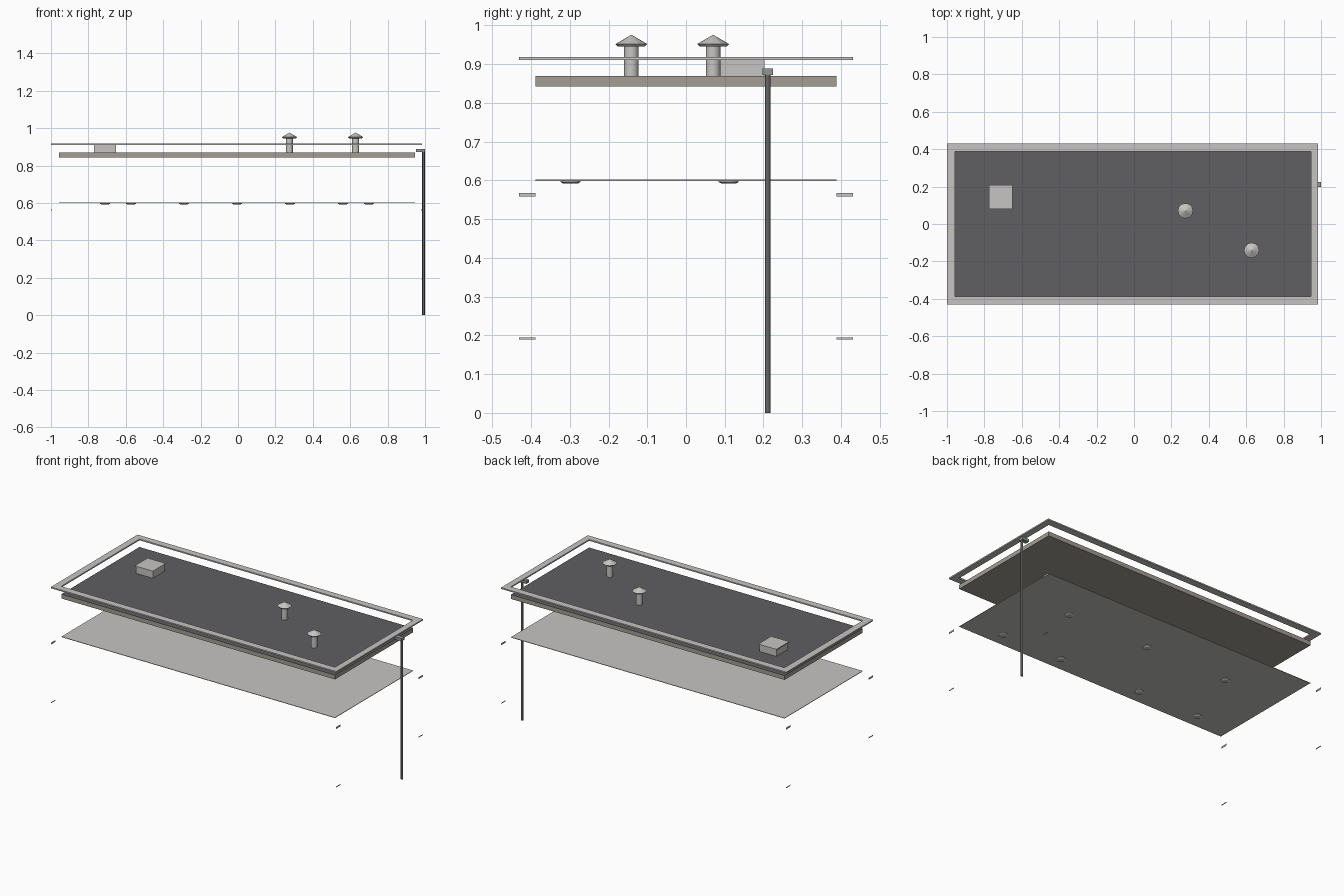
import bpy, bmesh, math

if "Cube" in bpy.data.objects:
    bpy.data.objects.remove(bpy.data.objects["Cube"])


def material(name, rgb):
    m = bpy.data.materials.new(name)
    m.diffuse_color = (*rgb, 1)
    m.use_nodes = True
    m.node_tree.nodes["Principled BSDF"].inputs["Base Color"].default_value = m.diffuse_color
    return m


LIGHT = material("light_grey", (0.57, 0.56, 0.54))
DARK = material("roof_membrane", (0.115, 0.115, 0.122))
TAUPE = material("taupe_edge", (0.37, 0.34, 0.295))
PIPE = material("pipe_grey", (0.13, 0.13, 0.13))
METAL = material("metal_grey", (0.30, 0.30, 0.29))


def finish(name, bm, *mats):
    bmesh.ops.recalc_face_normals(bm, faces=bm.faces)
    me = bpy.data.meshes.new(name)
    bm.to_mesh(me)
    bm.free()
    for m in mats:
        me.materials.append(m)
    ob = bpy.data.objects.new(name, me)
    bpy.context.collection.objects.link(ob)
    return ob


def add_box(bm, x0, x1, y0, y1, z0, z1):
    v = bmesh.ops.create_cube(bm, size=1)["verts"]
    for p in v:
        p.co = (x1 if p.co.x > 0 else x0, y1 if p.co.y > 0 else y0,
                z1 if p.co.z > 0 else z0)


def box(name, mat, *dims):
    bm = bmesh.new()
    add_box(bm, *dims)
    return finish(name, bm, mat)


def turned(name, mat, x, y, profile, sides=12, smooth=False):
    """Solid of revolution from (radius, z) points."""
    bm = bmesh.new()
    rings = []
    for r, z in profile:
        if r == 0:
            rings.append([bm.verts.new((x, y, z))] * sides)
        else:
            rings.append([bm.verts.new((x + r * math.cos(2 * math.pi * i / sides),
                                        y + r * math.sin(2 * math.pi * i / sides), z))
                          for i in range(sides)])
    for a, b in zip(rings, rings[1:]):
        for i in range(sides):
            j = (i + 1) % sides
            bm.faces.new(list(dict.fromkeys((a[i], a[j], b[j], b[i]))))
    for ring in (rings[0], rings[-1]):
        if ring[0] is not ring[1]:
            bm.faces.new(ring)
    ob = finish(name, bm, mat)
    if smooth:
        ob.data.shade_smooth()
        bpy.context.view_layer.objects.active = ob
        ob.select_set(True)
        bpy.ops.object.shade_smooth_by_angle(angle=math.radians(35))
        ob.select_set(False)
    return ob


X0, X1, Y = -1.0, 0.985, 0.431        # outer wall line
IX0, IX1, IY = -0.957, 0.946, 0.388   # inner wall line

# Roof slab with dark membrane on top
bm = bmesh.new()
add_box(bm, IX0, IX1, -IY, IY, 0.842, 0.869)
bm.normal_update()
for f in bm.faces:
    f.material_index = 1 if f.normal.z > 0.5 else 0
finish("roof_slab", bm, TAUPE, DARK)

# Coping frame around the roof
bm = bmesh.new()
loops = []
for z in (0.911, 0.919):
    for a, b, c in ((X0, X1, Y), (IX0, IX1, IY)):
        loops.append([bm.verts.new((x, y, z))
                      for x, y in ((a, -c), (b, -c), (b, c), (a, c))])
lo_out, lo_in, hi_out, hi_in = loops
for a, b in ((lo_out, lo_in), (hi_out, hi_in), (lo_out, hi_out), (lo_in, hi_in)):
    for i in range(4):
        j = (i + 1) % 4
        bm.faces.new((a[i], a[j], b[j], b[i]))
finish("coping", bm, LIGHT)

# Ceiling panel and its round lights
box("ceiling", LIGHT, IX0, IX1, -IY, IY, 0.599, 0.602)
for y, xs in ((0.11, (-0.572, -0.005, 0.561)),
              (-0.298, (-0.711, -0.289, 0.278, 0.70))):
    for x in xs:
        turned("ceiling_light", LIGHT, x, y,
               ((0.019, 0.592), (0.026, 0.596), (0.026, 0.599)), 16)

# Small wall-end plates at the four corners
for x in (X0, X1 - 0.003):
    for y in (-Y, IY):
        box("upper_end_plate", LIGHT, x, x + 0.003, y, y + 0.043, 0.558, 0.568)
        box("lower_end_plate", LIGHT, x, x + 0.003, y, y + 0.043, 0.190, 0.194)

# Roof hatch
box("hatch_curb", LIGHT, -0.77, -0.653, 0.087, 0.203, 0.869, 0.911)
box("hatch_lid", LIGHT, -0.775, -0.649, 0.081, 0.209, 0.911, 0.917)

# Roof vents with conical caps
for x, y in ((0.275, 0.07), (0.629, -0.141)):
    turned("vent_pipe", LIGHT, x, y, ((0.019, 0.869), (0.019, 0.946)), 12, True)
    turned("vent_cap", LIGHT, x, y,
           ((0.034, 0.945), (0.041, 0.952), (0, 0.976)), 12)

# Drain outlet and downspout
box("drain_outlet", METAL, 0.953, 1.0, 0.197, 0.225, 0.872, 0.889)
turned("downspout", PIPE, 0.992, 0.211, ((0.007, 0), (0.007, 0.875)), 12, True)
